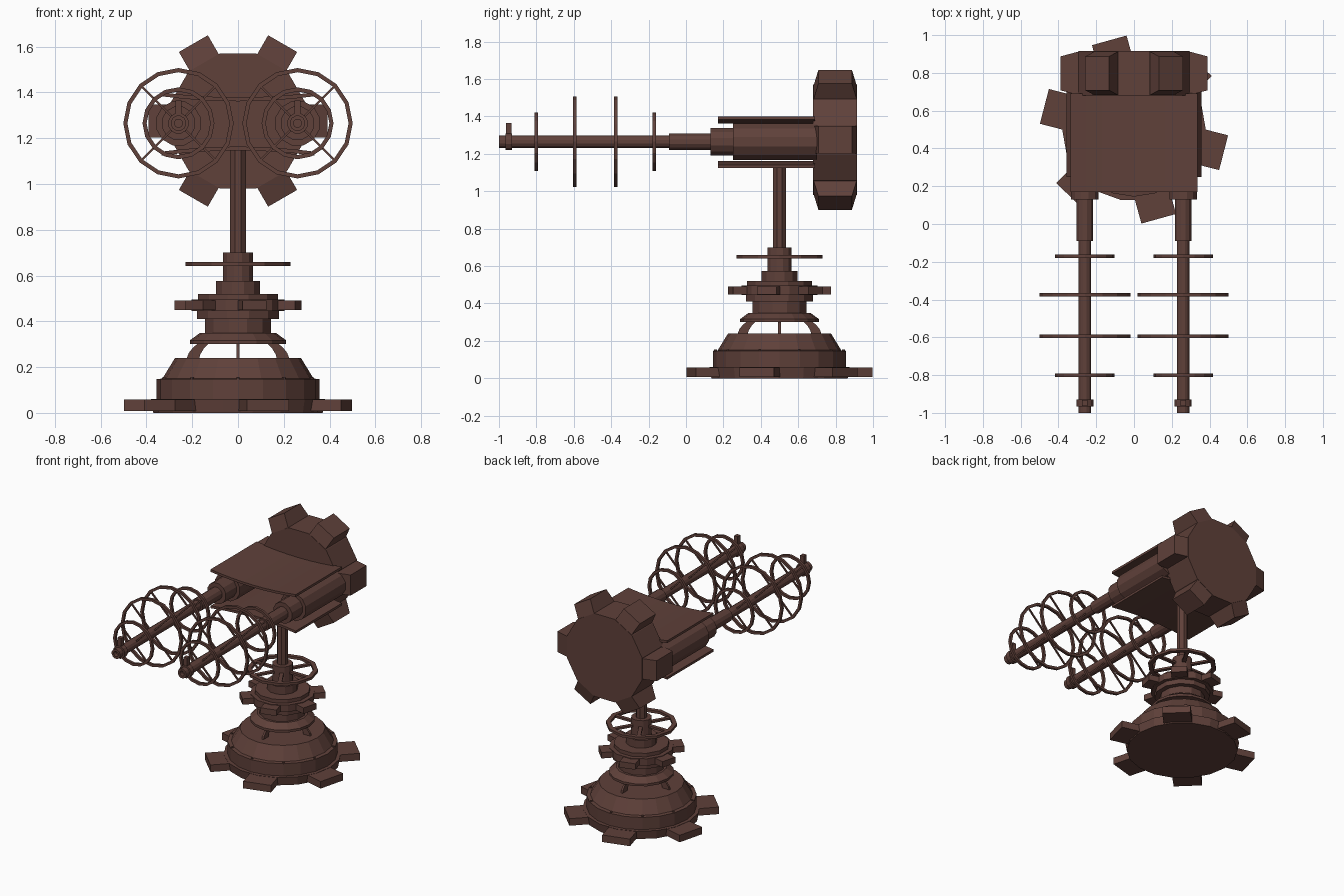
import bpy, bmesh, math
from mathutils import Matrix, Vector

if "Cube" in bpy.data.objects:
    bpy.data.objects.remove(bpy.data.objects["Cube"])

brown = bpy.data.materials.new("dark_rust_brown")
brown.diffuse_color = (0.115, 0.052, 0.042, 1)
brown.use_nodes = True
brown.node_tree.nodes["Principled BSDF"].inputs["Base Color"].default_value = brown.diffuse_color

CY = 0.5      # pedestal axis
GZ = 1.275    # rear gear axis height
BZ = 1.265    # barrel axis height
BX = 0.26     # barrel offset


def finish(name, bm):
    bmesh.ops.recalc_face_normals(bm, faces=bm.faces)
    me = bpy.data.meshes.new(name)
    bm.to_mesh(me)
    bm.free()
    me.materials.append(brown)
    ob = bpy.data.objects.new(name, me)
    bpy.context.collection.objects.link(ob)
    return ob


def lathe(bm, profile, n, mat, phase=0.0):
    """Closed solid from (radius, height) points about local z, placed by mat."""
    rings = []
    for r, h in profile:
        rings.append([bm.verts.new(mat @ Vector((r * math.cos(phase + 2 * math.pi * i / n),
                                                 r * math.sin(phase + 2 * math.pi * i / n), h)))
                      for i in range(n)])
    for a, b in zip(rings, rings[1:]):
        for i in range(n):
            j = (i + 1) % n
            bm.faces.new((a[i], a[j], b[j], b[i]))
    bm.faces.new(rings[0])
    bm.faces.new(rings[-1])


def frustum(bm, mat, r0, r1, w, z0, z1, taper=0.0):
    """Box along local x from r0 to r1; z depth shrinks by taper at the tip."""
    v = []
    for r, t in ((r0, 0), (r1, taper)):
        for y, z in ((-w, z0 + t), (w, z0 + t), (w, z1 - t), (-w, z1 - t)):
            v.append(bm.verts.new(mat @ Vector((r, y, z))))
    for f in ((0, 1, 2, 3), (4, 5, 6, 7), (0, 1, 5, 4), (1, 2, 6, 5), (2, 3, 7, 6), (3, 0, 4, 7)):
        bm.faces.new([v[i] for i in f])


def ring(bm, mat, r, half, n, h=None):
    """Square-section ring about local z."""
    h = h or half
    rows = [[bm.verts.new(mat @ Vector((q * math.cos(2 * math.pi * i / n),
                                       q * math.sin(2 * math.pi * i / n), z))) for i in range(n)]
            for q, z in ((r - half, -h), (r + half, -h), (r + half, h), (r - half, h))]
    for k in range(4):
        a, b = rows[k], rows[(k + 1) % 4]
        for i in range(n):
            j = (i + 1) % n
            bm.faces.new((a[i], a[j], b[j], b[i]))


def spin(deg):
    return Matrix.Rotation(math.radians(deg), 4, 'Z')


def toothed(bm, mat, deg, count, *args):
    for k in range(count):
        frustum(bm, mat @ spin(deg + k * 360 / count), *args)


post = Matrix.Translation((0, CY, 0))

# Toothed foot
bm = bmesh.new()
lathe(bm, [(0.37, 0), (0.38, 0.06)], 18, post)
toothed(bm, post, -14.5, 6, 0.30, 0.49, 0.095, 0.008, 0.058)
finish("foot_gear", bm)

# Stepped base with small bolts on the ledge
bm = bmesh.new()
lathe(bm, [(0.355, 0.055), (0.355, 0.147), (0.33, 0.15), (0.275, 0.24)], 20, post)
finish("base_drum", bm)
bm = bmesh.new()
for k in range(10):
    lathe(bm, [(0.008, 0.145), (0.008, 0.155)], 6, post @ spin(36 * k + 18) @ Matrix.Translation((0.342, 0, 0)))
finish("base_bolts", bm)

# Four curved thin brackets carrying the collar
bm = bmesh.new()
outer = [(0.225, 0.235), (0.215, 0.262), (0.195, 0.287), (0.165, 0.31)]
inner = [(0.17, 0.235), (0.165, 0.255), (0.15, 0.28), (0.12, 0.31)]
for k in range(4):
    m = post @ spin(90 * k)
    loop = outer + inner[::-1]
    sides = [[bm.verts.new(m @ Vector((r, y, z))) for r, z in loop] for y in (-0.007, 0.007)]
    bm.faces.new(sides[0])
    bm.faces.new(sides[1])
    for i in range(8):
        j = (i + 1) % 8
        bm.faces.new((sides[0][i], sides[0][j], sides[1][j], sides[1][i]))
finish("curved_brackets", bm)

# Collar and stacked column
bm = bmesh.new()
lathe(bm, [(0.21, 0.30), (0.21, 0.317), (0.165, 0.35)], 16, post)
finish("collar", bm)
bm = bmesh.new()
lathe(bm, [(0.15, 0.345), (0.15, 0.41), (0.185, 0.41), (0.185, 0.445), (0.21, 0.445), (0.21, 0.495),
           (0.18, 0.495), (0.18, 0.52), (0.1, 0.52), (0.1, 0.575),
           (0.067, 0.575), (0.067, 0.70)], 12, post, math.radians(15))
finish("column", bm)
bm = bmesh.new()
toothed(bm, post, -14.5, 6, 0.17, 0.272, 0.054, 0.449, 0.491)
finish("column_gear_teeth", bm)

# Spoked wheel
bm = bmesh.new()
ring(bm, Matrix.Translation((0, CY, 0.65)), 0.215, 0.015, 12, 0.009)
toothed(bm, post, 0, 6, 0.05, 0.21, 0.013, 0.643, 0.657)
finish("spoked_wheel", bm)

# Pole
bm = bmesh.new()
lathe(bm, [(0.037, 0.69), (0.037, 1.16)], 8, post, math.pi / 8)
finish("pole", bm)

# Sagging top plate and its mirrored twin underneath
for name, s in (("top_plate", 1), ("bottom_plate", -1)):
    bm = bmesh.new()
    cols = []
    for i in range(9):
        x = -0.335 + 0.67 * i / 8
        z = 0.099 + 0.022 * (x / 0.335) ** 2
        cols.append([bm.verts.new((x, y, 1.262 + s * (z + t)))
                     for y, t in ((0.17, 0), (0.69, 0), (0.69, 0.017), (0.17, 0.017))])
    for a, b in zip(cols, cols[1:]):
        for i in range(4):
            j = (i + 1) % 4
            bm.faces.new((a[i], a[j], b[j], b[i]))
    bm.faces.new(cols[0])
    bm.faces.new(cols[-1])
    finish(name, bm)

# Rear gear: twelve-sided drum, chamfered teeth on alternate sides
bm = bmesh.new()
axis = Matrix.Translation((0, 0.915, GZ)) @ Matrix.Rotation(math.pi / 2, 4, 'X')
lathe(bm, [(0.295 / math.cos(math.pi / 12), 0), (0.295 / math.cos(math.pi / 12), 0.235)],
      12, axis, math.pi / 12)
toothed(bm, axis, 0, 6, 0.285, 0.39, 0.073, 0, 0.235, 0.028)
finish("rear_gear", bm)

# Two barrels with rings (local z runs forward, from y = 0.70)
for side, x in (("left", -BX), ("right", BX)):
    m = Matrix.Translation((x, 0, BZ)) @ Matrix.Rotation(math.pi / 2, 4, 'X')
    bm = bmesh.new()
    lathe(bm, [(0.1, -0.70), (0.1, -0.25), (0.075, -0.25), (0.075, -0.13), (0.045, -0.13),
               (0.045, 0.09), (0.034, 0.09), (0.034, 0.93), (0.046, 0.93), (0.046, 0.965),
               (0.034, 0.965), (0.034, 1.0), (0.018, 1.0), (0.018, 0.97)], 12, m, math.pi / 12)
    finish(side + "_barrel", bm)
    bm = bmesh.new()
    frustum(bm, m @ spin(90), 0.03, 0.1, 0.014, 0.932, 0.963)
    finish(side + "_sight", bm)
    bm = bmesh.new()
    for d, r in ((0.17, 0.148), (0.375, 0.232), (0.595, 0.232), (0.80, 0.148)):
        ring(bm, m @ Matrix.Translation((0, 0, d)), r, 0.009, 16)
        toothed(bm, m, 45, 4, 0.025, r, 0.005, d - 0.005, d + 0.005)
    finish(side + "_coil_rings", bm)
